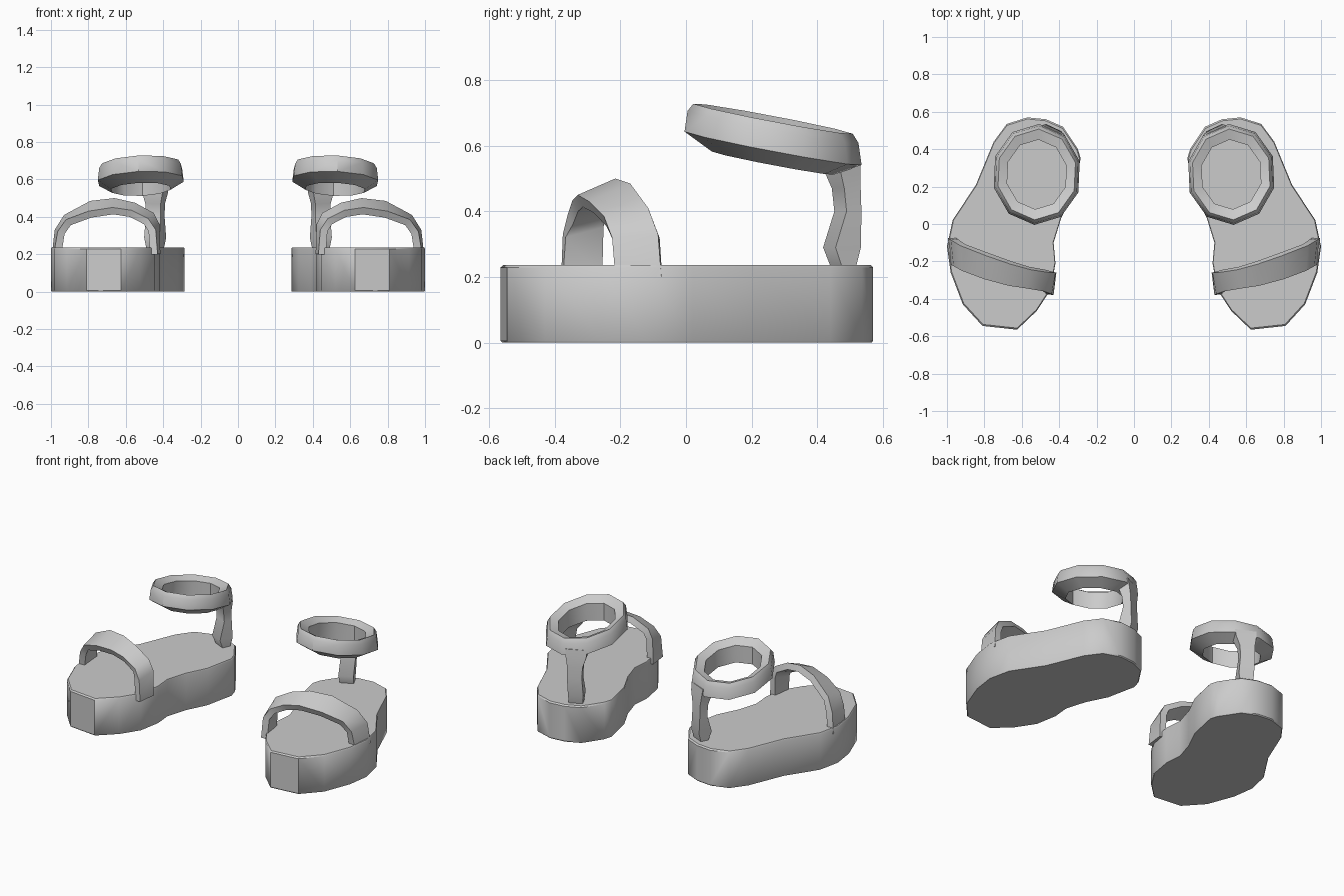
import bpy
import bmesh
import math
from mathutils import Vector

default_cube = bpy.data.objects.get("Cube")
if default_cube:
    bpy.data.objects.remove(default_cube, do_unlink=True)

# One plain grey for everything
grey = bpy.data.materials.new("light_grey")
grey.use_nodes = True
colour = (0.6, 0.6, 0.6, 1)
grey.diffuse_color = colour
grey.node_tree.nodes["Principled BSDF"].inputs["Base Color"].default_value = colour


def loft(name, sections, loop=False, smooth_angle=40):
    """Skin equal-length closed sections, then mirror the part to the other foot."""
    bm = bmesh.new()
    rows = [[bm.verts.new(p) for p in section] for section in sections]
    pairs = list(zip(rows, rows[1:]))
    if loop:
        pairs.append((rows[-1], rows[0]))
    else:
        bm.faces.new(rows[0])
        bm.faces.new(rows[-1])
    for a, b in pairs:
        for i in range(len(a)):
            j = (i + 1) % len(a)
            bm.faces.new((a[i], a[j], b[j], b[i]))
    bmesh.ops.recalc_face_normals(bm, faces=bm.faces)
    mesh = bpy.data.meshes.new(name)
    bm.to_mesh(mesh)
    bm.free()
    mesh.materials.append(grey)
    obj = bpy.data.objects.new(name, mesh)
    bpy.context.collection.objects.link(obj)
    bpy.ops.object.select_all(action="DESELECT")
    obj.select_set(True)
    bpy.context.view_layer.objects.active = obj
    bpy.ops.object.shade_smooth_by_angle(angle=math.radians(smooth_angle))
    mirror = obj.modifiers.new("other_foot", "MIRROR")
    mirror.use_axis[0] = True
    mirror.use_mirror_merge = False
    return obj


# Thick platform sole with a slightly softened top rim
outline = [(.57, .57), (.68, .535), (.75, .44), (.845, .21), (.97, .02),
           (1, -.12), (.98, -.26), (.915, -.43), (.81, -.545), (.625, -.565),
           (.52, -.465), (.445, -.35), (.42, -.21), (.43, -.1), (.39, .03),
           (.325, .16), (.285, .35), (.3, .4), (.38, .52), (.47, .56)]
middle = Vector((.63, 0))


def sole_section(z, scale):
    return [(*(middle + (Vector(p) - middle) * scale), z) for p in outline]


loft("sole", [sole_section(0, .99), sole_section(.006, 1),
              sole_section(.229, 1), sole_section(.237, .985)])

# Toe strap: front and rear edges of an arched band, thickened inwards
front_edge = [(.43, -.38, .2), (.44, -.375, .33), (.48, -.36, .39),
              (.57, -.345, .435), (.67, -.33, .45), (.8, -.295, .43),
              (.92, -.25, .385), (.965, -.225, .32), (.985, -.215, .2)]
rear_edge = [(.415, -.26, .2), (.42, -.26, .36), (.45, -.26, .42),
             (.55, -.245, .475), (.66, -.215, .5), (.79, -.17, .485),
             (.93, -.115, .41), (.98, -.085, .33), (.995, -.075, .2)]
front_edge = [Vector(p) for p in front_edge]
rear_edge = [Vector(p) for p in rear_edge]
strap_thickness = .04
band = []
for i, (front, rear) in enumerate(zip(front_edge, rear_edge)):
    before, after = max(i - 1, 0), min(i + 1, len(front_edge) - 1)
    along = front_edge[after] - front_edge[before] + rear_edge[after] - rear_edge[before]
    inward = -along.cross(rear - front).normalized() * strap_thickness
    band.append([front, rear, rear + inward, front + inward])
loft("toe_strap", band)

# Heel post: four-sided sections turned to face the ankle ring
turn = math.radians(25)
across = Vector((math.cos(turn), math.sin(turn), 0))
outward = Vector((-math.sin(turn), math.cos(turn), 0))


def post_section(y, z, width, depth):
    centre = Vector((.443, y, z))
    return [centre + across * width * sx / 2 + outward * depth * sy / 2
            for sx, sy in ((-1, -1), (1, -1), (1, 1), (-1, 1))]


loft("heel_post", [post_section(.48, .22, .08, .04),
                   post_section(.475, .29, .09, .085),
                   post_section(.493, .4, .088, .05),
                   post_section(.488, .47, .09, .055),
                   post_section(.475, .53, .12, .07),
                   post_section(.473, .58, .13, .06)])

# Ankle ring: ten-sided band, tilted up at the front
ring_centre = Vector((.52, .265, .637))
ring_profile = [(1, -.045), (.965, .02), (.9, .045), (.69, .02), (.69, -.09)]
SIDES = 10
ring = []
for k in range(SIDES):
    angle = math.radians(-87) + math.tau * k / SIDES
    section = []
    for radius, height in ring_profile:
        dx = .238 * radius * math.cos(angle)
        dy = .27 * radius * math.sin(angle)
        tilt = -.19 * dy - .04 * dx
        section.append(ring_centre + Vector((dx, dy, height + tilt)))
    ring.append(section)
loft("ankle_ring", ring, loop=True)
